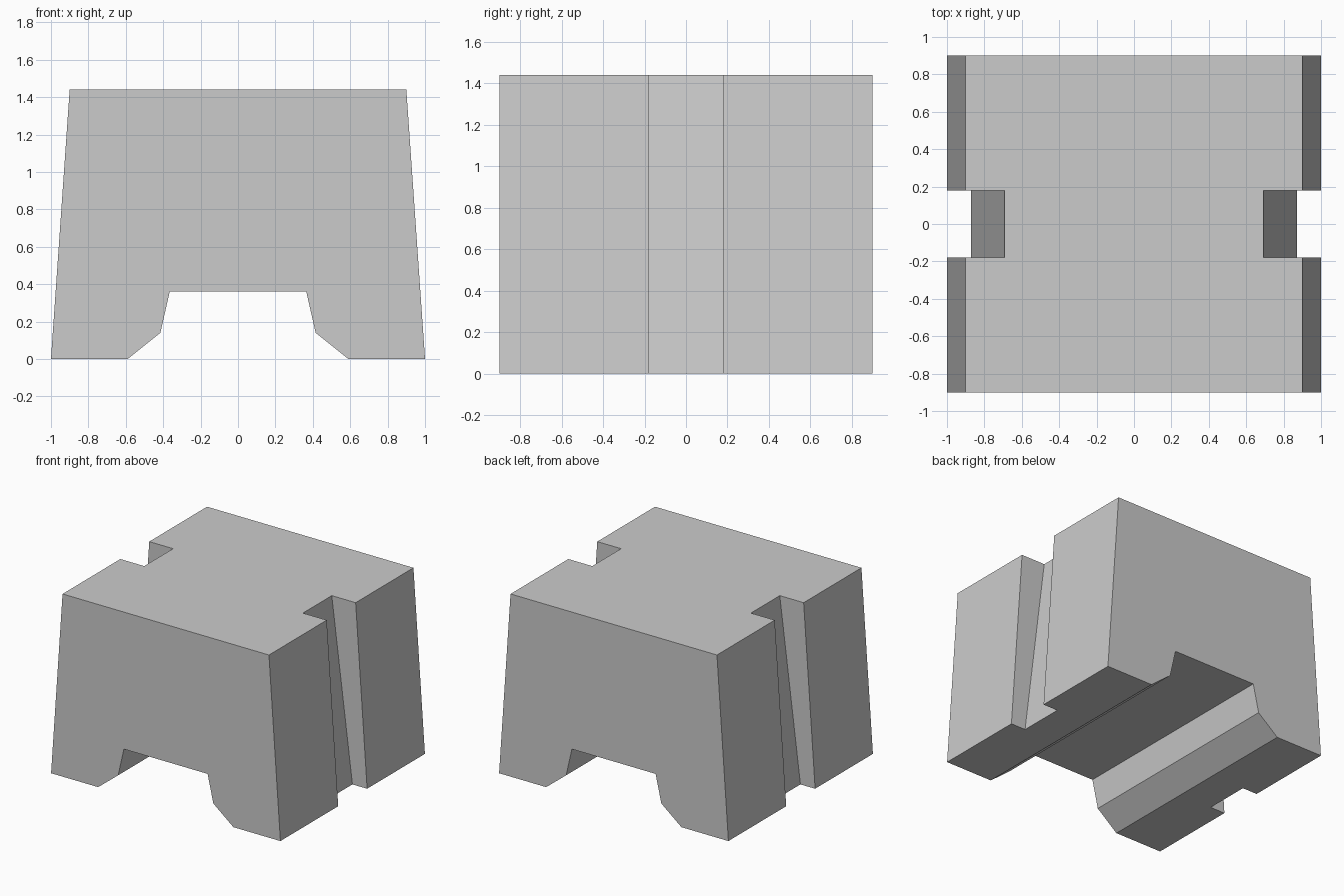
import bpy
import bmesh

default = bpy.data.objects.get("Cube")
if default:
    bpy.data.objects.remove(default, do_unlink=True)

HEIGHT = 1.44
DEPTH = 1.8

grey = bpy.data.materials.new("plain grey")
grey.use_nodes = True
colour = (0.6, 0.6, 0.6, 1)
grey.diffuse_color = colour
grey.node_tree.nodes["Principled BSDF"].inputs["Base Color"].default_value = colour


def prism(name, profile, depth):
    """Extrude an x-z profile along y, centred on y = 0."""
    bm = bmesh.new()
    face = bm.faces.new([bm.verts.new((x, -depth / 2, z)) for x, z in profile])
    grown = bmesh.ops.extrude_face_region(bm, geom=[face])["geom"]
    moved = [v for v in grown if isinstance(v, bmesh.types.BMVert)]
    bmesh.ops.translate(bm, verts=moved, vec=(0, depth, 0))
    bmesh.ops.recalc_face_normals(bm, faces=bm.faces)
    mesh = bpy.data.meshes.new(name)
    bm.to_mesh(mesh)
    bm.free()
    mesh.materials.append(grey)
    obj = bpy.data.objects.new(name, mesh)
    bpy.context.collection.objects.link(obj)
    return obj


# Tapered block with a faceted channel underneath
half = [(0.365, 0.36), (0.415, 0.14), (0.59, 0), (1, 0), (0.9, HEIGHT)]
block = prism("block", half + [(-x, z) for x, z in reversed(half)], DEPTH)

# Slots in both sides, deeper towards the top
low, high = -0.1, HEIGHT + 0.1
floor_x = lambda z: 0.872 - 0.125 * z
for side, name in ((1, "left_slot_cutter"), (-1, "right_slot_cutter")):
    wedge = [(floor_x(low), low), (1.2, low), (1.2, high), (floor_x(high), high)]
    cutter = prism(name, [(side * x, z) for x, z in wedge], 0.36)
    cutter.hide_render = True
    cut = block.modifiers.new(name, 'BOOLEAN')
    cut.operation = 'DIFFERENCE'
    cut.solver = 'EXACT'
    cut.object = cutter
    bpy.context.view_layer.objects.active = block
    bpy.ops.object.modifier_apply(modifier=cut.name)
    bpy.data.objects.remove(cutter, do_unlink=True)
